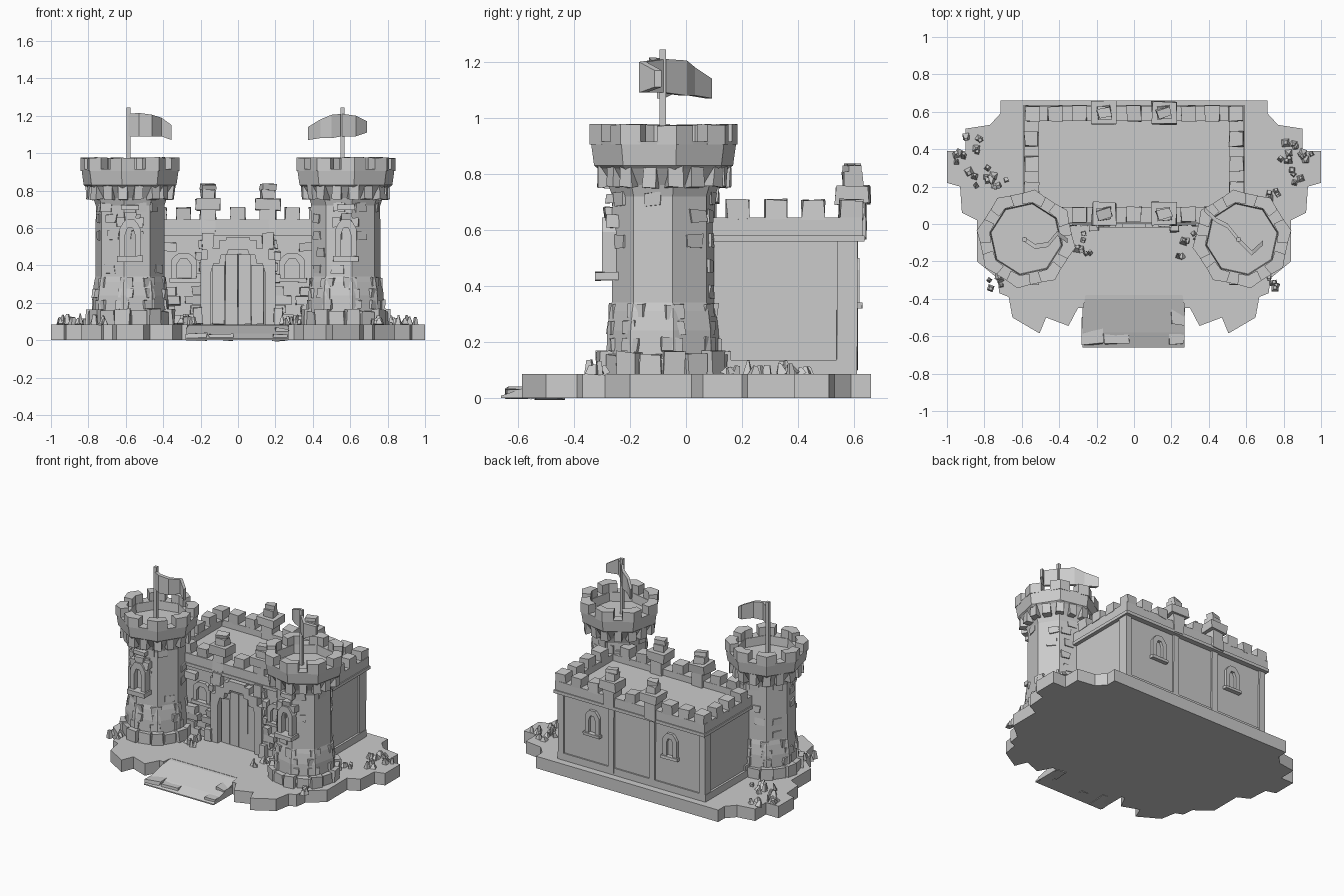
import bpy, bmesh, math, random
from mathutils import Matrix, Vector

if "Cube" in bpy.data.objects:
    bpy.data.objects.remove(bpy.data.objects["Cube"])
random.seed(4)
rnd = random.uniform
TX, TY = 0.577, -0.08            # tower centre
G = 0.085                        # top of the island


def finish(name, bm):
    bmesh.ops.recalc_face_normals(bm, faces=bm.faces)
    me = bpy.data.meshes.new(name)
    bm.to_mesh(me)
    bm.free()
    ob = bpy.data.objects.new(name, me)
    bpy.context.collection.objects.link(ob)
    return ob


def blocks(name, specs, jit=0.004):
    """One mesh of rough stones; each spec is (centre, size, z angle)."""
    bm = bmesh.new()
    for c, s, a in specs:
        m = Matrix.Translation(c) @ Matrix.Rotation(a, 4, 'Z') @ Matrix.Diagonal((*s, 1))
        for v in bmesh.ops.create_cube(bm, size=1, matrix=m)['verts']:
            v.co += Vector((rnd(-jit, jit), rnd(-jit, jit), rnd(-jit, jit)))
    return finish(name, bm)


def span(x0, x1, y0, y1, z0, z1):
    return (((x0 + x1) / 2, (y0 + y1) / 2, (z0 + z1) / 2), (x1 - x0, y1 - y0, z1 - z0), 0)


def prism(name, pts, vec):
    """Extrude a closed outline of 3D points along vec."""
    bm = bmesh.new()
    f = bm.faces.new([bm.verts.new(p) for p in pts])
    r = bmesh.ops.extrude_face_region(bm, geom=[f], use_keep_orig=True)
    for v in r['geom']:
        if isinstance(v, bmesh.types.BMVert):
            v.co += Vector(vec)
    return finish(name, bm)


def mirrored(half):
    return half + [(-x, z) for x, z in reversed(half)]


def arch(name, cx, y0, y1, outer, inner, pane_y):
    """Stepped arch frame with a recessed panel, from half outlines in x, z."""
    o, i = mirrored(outer), mirrored(inner)
    ring = outer + [(-x, z) for x, z in reversed(outer)] + list(reversed(i))
    prism(name + "_frame", [(cx + x, y0, z) for x, z in ring], (0, y1 - y0, 0))
    prism(name + "_panel", [(cx + x, pane_y, z) for x, z in i], (0, y1 - pane_y, 0))


# ---- rocky island with ragged outline
half = [(.26, -.38), (.27, -.45), (.30, -.45), (.35, -.545), (.47, -.50), (.505, -.585), (.65, -.50),
        (.67, -.39), (.72, -.37), (.73, -.29), (.84, -.2), (.84, .02), (.92, .06), (.93, .2), (1, .22),
        (1, .39), (.9, .39), (.9, .51), (.77, .53), (.715, .59), (.715, .66)]
prism("island", [(x, y, 0) for x, y in mirrored(half)], (0, 0, G))

# ---- sloping entry ramp with loose slabs
prism("entry_ramp", [(-.275, y, z) for y, z in
                     [(-.36, 0), (-.36, G), (-.40, G - .004), (-.58, .035), (-.66, .008), (-.66, 0)]], (.545, 0, 0))
blocks("ramp_slabs", [span(-.275, -.17, -.64, -.50, 0, .035), span(-.16, -.03, -.64, -.55, 0, .036),
                      span(.19, .265, -.645, -.56, 0, .035), span(.2, .265, -.54, -.44, 0, .062)], .008)

# ---- keep body, plinth and pilaster strips
blocks("keep_body", [span(-.565, .565, .03, .60, G - .02, .60)], 0)
blocks("keep_plinth", [span(-.58, .58, .02, .61, G - .02, .135)], 0)
strips = []
for x in (-.555, -.16, .16, .555):
    strips.append(span(x - .022, x + .022, .55, .612, .1, .57))
for s in (-1, 1):
    strips.append(span(s * .56 - .015, s * .56 + .015, .54, .61, .1, .57))
blocks("wall_strips", strips, .002)

# ---- keep parapet: ledge, low wall and merlons
par = []
for y0, y1 in ((.005, .09), (.55, .63)):
    par += [span(-.585, .585, y0, y1, .57, .645)]
for s in (-1, 1):
    par += [span(s * .548 - .037, s * .548 + .037, .05, .6, .57, .645)]
blocks("keep_parapet", par, 0)
blocks("keep_ledge", [span(-.592, .592, 0, .637, .558, .58)], 0)
mer = []
for x in (0, .29, .42, .545, -.29, -.42, -.545):
    for y in (.05, .59):
        mer.append(((x, y, .672), (.076, .08, .07), 0))
for y in (.185, .32, .455):
    for s in (-1, 1):
        mer.append(((s * .548, y, .672), (.075, .078, .07), 0))
blocks("keep_merlons", mer, .005)

# ---- capped pillars on the parapet
pil = []
for x in (-.16, .16):
    for y in (.055, .595):
        pil += [((x, y, .64), (.085, .10, .14), 0), ((x, y, .725), (.13, .12, .06), 0),
                ((x, y, .775), (.07, .065, .06), .1), ((x, y, .818), (.075, .05, .03), .3)]
blocks("parapet_pillars", pil, .006)

# ---- gate and its stonework
arch("gate", 0, -.02, .05,
     [(.20, G), (.20, .43), (.165, .43), (.165, .49), (.10, .49), (.10, .535), (.065, .535), (.065, .55)],
     [(.145, G), (.145, .36), (.13, .41), (.10, .41), (.09, .455), (.06, .455), (.05, .485)], .02)
blocks("gate_planks", [span(x - .033, x + .033, .008, .03, G, .40 + .06 * (abs(x) < .08))
                       for x in (-.105, -.035, .035, .105)], .002)
quoins = []
for s in (-1, 1):
    for i, z in enumerate((.115, .165, .215, .265, .33, .39, .45, .51)):
        w = (.10, .06, .09, .05)[i % 4] if i < 4 else (.03, .015)[i % 2]
        quoins.append(((s * (.195 + w / 2), .015, z), (w, .045, .045), 0))
    for z, w in ((.11, .10), (.16, .07), (.21, .10), (.26, .08), (.50, .08)):
        quoins.append(((s * (.41 - w / 2), .015, z), (w, .05, .044), 0))
    quoins.append(((s * .16, .012, .53), (.06, .05, .09), 0))
    quoins.append(((s * .215, -.01, .13), (.05, .06, .09), 0))
blocks("gate_stones", quoins, .005)


# ---- windows: front wall, back wall, towers
def window(name, x, y, out, z, w, h, sill=.02):
    o, i = w / 2, w / 2 - .03
    arch(name, x, y + out, y,
         [(o, z), (o, z + h * .75), (o * .7, z + h * .9), (o * .4, z + h)],
         [(i, z), (i, z + h * .6), (i * .5, z + h * .78)], y + out * .35)
    c = y + out * .6
    blocks(name + "_sill", [((x, c, z), (w + .02, abs(out) * 1.4, sill), 0)], .002)


for s, side in ((-1, "left"), (1, "right")):
    window(side + "_front_window", s * .29, .04, -.035, .32, .135, .145)
    window(side + "_back_window", s * .305, .59, .03, .33, .11, .17)
    window(side + "_tower_window", s * TX, -.22, -.08, .435, .115, .21, .03)
    blocks(side + "_tower_window_stones",
           [((s * TX, -.265, .66), (.06, .05, .04), .1), ((s * TX + .05, -.25, .63), (.04, .07, .05), 0),
            ((s * TX - .05, -.25, .63), (.04, .07, .05), 0), ((s * TX, -.25, .71), (.09, .07, .03), 0)], .005)

# ---- octagonal towers
PROFILE = [(.225, .07), (.225, .14), (.207, .15), (.205, .24), (.195, .31), (.188, .34), (.186, .72),
           (.20, .76), (.24, .82), (.252, .83), (.264, .915), (.195, .915), (.19, .855)]


def tower(side, s):
    off = s * math.radians(10)
    bm = bmesh.new()
    rings = []
    for r, z in PROFILE:
        rings.append([bm.verts.new((s * TX + r * math.cos(off + k * math.pi / 4),
                                    TY + r * math.sin(off + k * math.pi / 4), z)) for k in range(8)])
    for a, b in zip(rings, rings[1:]):
        for k in range(8):
            bm.faces.new((a[k], a[k - 1], b[k - 1], b[k]))
    bm.faces.new(rings[0])
    bm.faces.new(rings[-1])
    finish(side + "_tower", bm)

    def at(r, a, z):
        return (s * TX + r * math.cos(a), TY + r * math.sin(a), z)

    # merlons, wrapped round the eight corners
    mers, corb, stones = bmesh.new(), [], []
    for k in range(8):
        a = off + k * math.pi / 4
        pts = [(.245, -.27), (.268, 0), (.245, .27), (.188, .27), (.197, 0), (.188, -.27)]
        lo = [mers.verts.new(at(r, a + d, .905)) for r, d in pts]
        hi = [mers.verts.new(at(r, a + d, .975 + rnd(-.004, .004))) for r, d in pts]
        mers.faces.new(lo)
        mers.faces.new(hi)
        for j in range(6):
            mers.faces.new((lo[j - 1], lo[j], hi[j], hi[j - 1]))
        # corbels under the parapet
        for d, r in ((0, .213), (math.pi / 8, .203)):
            corb.append((at(r, a + d, .79), (.05, .05, .075), a + d))
        # footing stones and scattered wall stones
        f = a + math.pi / 8
        stones.append((at(.212, a, .12), (.05, .075, .09), a))
        stones.append((at(.203, f, .115), (.04, .08, .08), f))
        for z in (.19, .25, .31):
            stones.append((at(.188 - (z - .19) * .1, a + rnd(-.1, .1), z), (.03, rnd(.05, .08), .05), a))
        for z in (.38, .47, .56, .65, .71):
            if random.random() < .5:
                t = rnd(-.04, .04)
                x, y, _ = at(.168, f, z)
                stones.append(((x - t * math.sin(f), y + t * math.cos(f), z), (.022, .065, .045), f))
    finish(side + "_tower_merlons", mers)
    blocks(side + "_tower_corbels", corb, .005)
    blocks(side + "_tower_stones", stones, .005)


tower("left", -1)
tower("right", 1)


# ---- flagpoles and waving flags
def flag(side, px, path):
    blocks(side + "_flagpole", [((px, -.083, 1.045), (.022, .022, .40), 0)], 0)
    bm = bmesh.new()
    prev = None
    for x, y, z0, z1 in path:
        q = [bm.verts.new((x, y + d, z)) for d, z in ((-.013, z0), (.013, z0), (.013, z1), (-.013, z1))]
        if prev:
            for j in range(4):
                bm.faces.new((prev[j - 1], prev[j], q[j], q[j - 1]))
        else:
            bm.faces.new(q)
        prev = q
    bm.faces.new(prev)
    finish(side + "_flag", bm)


flag("left", -.585, [(-.585, -.083, 1.09, 1.21), (-.53, -.12, 1.09, 1.215), (-.46, -.11, 1.09, 1.205),
                     (-.41, -.05, 1.09, 1.19), (-.355, -.09, 1.07, 1.15)])
flag("right", .558, [(.69, -.10, 1.11, 1.17), (.63, -.155, 1.09, 1.20), (.558, -.083, 1.09, 1.21),
                     (.50, -.01, 1.08, 1.205), (.44, .02, 1.08, 1.18), (.375, .08, 1.07, 1.14)])

# ---- rubble and spiky tufts on the island
bm = bmesh.new()
for cx, cy, r, n, h in ((.86, .31, .10, 12, .06), (.72, .2, .06, 4, .03), (.30, -.12, .07, 6, .05),
                        (.74, -.31, .04, 5, .05), (.85, .42, .05, 5, .04)):
    for s in (-1, 1):
        for _ in range(n):
            hh = h * rnd(.5, 1.1)
            m = (Matrix.Translation((s * cx + rnd(-r, r), cy + rnd(-r, r), G + hh * .45)) @
                 Matrix.Rotation(rnd(-.5, .5), 4, 'X') @ Matrix.Rotation(rnd(0, 3), 4, 'Z'))
            bmesh.ops.create_cone(bm, cap_ends=True, segments=4, radius1=rnd(.015, .03),
                                  radius2=rnd(.003, .015), depth=hh, matrix=m)
finish("rubble", bm)
